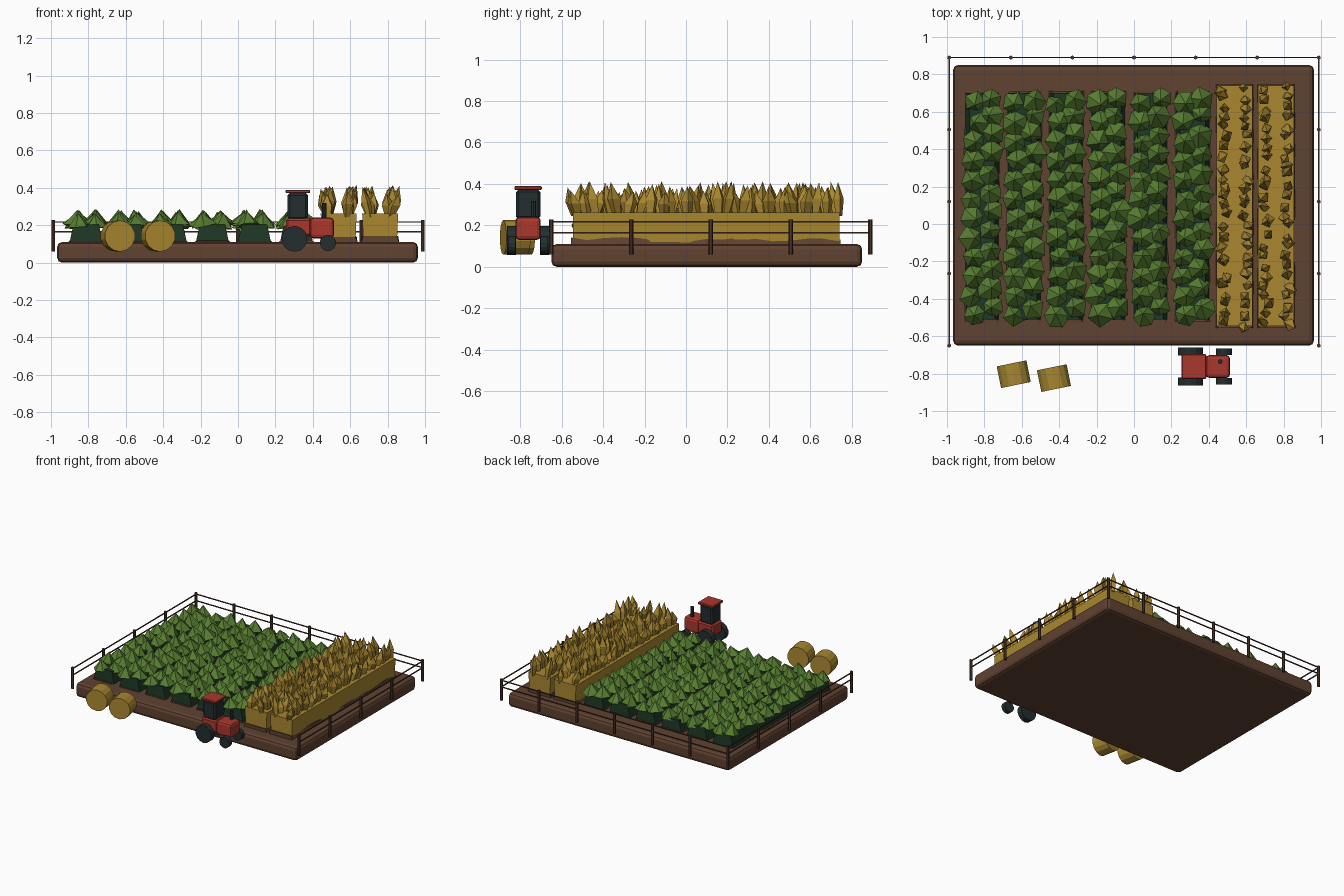
import bpy, bmesh, math, random
from mathutils import Vector, Matrix, Euler

if "Cube" in bpy.data.objects:
    bpy.data.objects.remove(bpy.data.objects["Cube"])

random.seed(7)

def mat(name, rgb):
    m = bpy.data.materials.new(name)
    m.diffuse_color = (*rgb, 1)
    m.use_nodes = True
    m.node_tree.nodes["Principled BSDF"].inputs["Base Color"].default_value = m.diffuse_color
    return m

SOIL = mat("soil brown", (0.115, 0.054, 0.031))
WOOD = mat("fence wood", (0.07, 0.034, 0.021))
LEAF = mat("leaf green", (0.095, 0.205, 0.03))
STEM = mat("dark green", (0.014, 0.042, 0.02))
WHEAT = mat("wheat gold", (0.40, 0.245, 0.03))
RED = mat("tractor red", (0.40, 0.04, 0.026))
SLATE = mat("dark slate", (0.017, 0.027, 0.03))

def finish(name, bm, material, bevel=0, segs=1):
    bmesh.ops.recalc_face_normals(bm, faces=bm.faces)
    me = bpy.data.meshes.new(name)
    bm.to_mesh(me)
    bm.free()
    me.materials.append(material)
    ob = bpy.data.objects.new(name, me)
    bpy.context.collection.objects.link(ob)
    if bevel:
        mod = ob.modifiers.new("bevel", 'BEVEL')
        mod.width, mod.segments = bevel, segs
    return ob

def add_box(bm, lo, hi):
    lo, hi = Vector(lo), Vector(hi)
    bmesh.ops.create_cube(bm, size=1, matrix=Matrix.Translation((lo + hi) / 2)
                          @ Matrix.Diagonal((*(hi - lo), 1)))

def box(name, lo, hi, material, bevel=0, segs=1):
    bm = bmesh.new()
    add_box(bm, lo, hi)
    return finish(name, bm, material, bevel, segs)

def add_rod(bm, a, b, r, sides, r2=None):
    a, b = Vector(a), Vector(b)
    rot = (b - a).to_track_quat('Z', 'Y').to_matrix().to_4x4()
    bmesh.ops.create_cone(bm, cap_ends=True, segments=sides, radius1=r,
                          radius2=r if r2 is None else r2, depth=(b - a).length,
                          matrix=Matrix.Translation((a + b) / 2) @ rot)

def rod(name, a, b, r, sides, material):
    bm = bmesh.new()
    add_rod(bm, a, b, r, sides)
    return finish(name, bm, material)

def trough(name, x, y0, y1, z0, z1, w0, w1, material, steps=1, jitter=0):
    """Trapezoid section swept along y, optionally with an uneven crest."""
    bm = bmesh.new()
    prev = None
    for i in range(steps + 1):
        y = y0 + (y1 - y0) * i / steps
        dz, dx = random.uniform(-jitter, jitter), random.uniform(-jitter, jitter) / 2
        ring = [bm.verts.new(c) for c in ((x - w0, y, z0), (x + w0, y, z0),
                (x + w1 + dx, y, z1 + dz), (x - w1 + dx, y, z1 + dz))]
        if prev:
            for k in range(4):
                bm.faces.new((prev[k], prev[(k + 1) % 4], ring[(k + 1) % 4], ring[k]))
        if i in (0, steps):
            bm.faces.new(ring)
        prev = ring
    return finish(name, bm, material)

# Soil slab
box("soil_slab", (-0.967, -0.65, 0), (0.962, 0.85, 0.11), SOIL, 0.026, 2)

# Leafy crop rows
for r in range(6):
    x = -0.812 + 0.225 * r
    trough(f"leaf_ridge_{r}", x, -0.52, 0.71, 0.10, 0.118, 0.105, 0.08, SOIL, 14, 0.006)
    trough(f"crop_bed_{r}", x, -0.51, 0.70, 0.10, 0.205, 0.09, 0.068, STEM)
    bm = bmesh.new()
    n = 12
    for i in range(n):
        for s in (-1, 1):
            y = -0.465 + 1.13 * (i + 0.2 * s) / (n - 1)
            rad = random.uniform(0.06, 0.074)
            h = random.uniform(0.065, 0.09)
            loc = (x + s * 0.044 + random.uniform(-0.012, 0.012), min(y, 0.665),
                   0.192 + h / 2 + random.uniform(-0.004, 0.008))
            tilt = Euler((random.uniform(-.22, .22), random.uniform(-.22, .22),
                          random.uniform(0, 6.28)))
            bmesh.ops.create_cone(bm, cap_ends=True, segments=random.choice((5, 6)),
                                  radius1=rad, radius2=0, depth=h,
                                  matrix=Matrix.Translation(loc) @ tilt.to_matrix().to_4x4())
    finish(f"leaves_{r}", bm, LEAF)

# Wheat rows: solid stalk block topped by two lines of kite-shaped ears
for r, x in enumerate((0.538, 0.76)):
    trough(f"wheat_ridge_{r}", x, -0.555, 0.745, 0.10, 0.132, 0.102, 0.092, SOIL, 16, 0.012)
    trough(f"wheat_block_{r}", x, -0.545, 0.74, 0.11, 0.262, 0.09, 0.096, WHEAT)
    bm = bmesh.new()
    n = 25
    for i in range(n):
        for s in (-1, 1):
            base = Vector((x + s * 0.052 + random.uniform(-.008, .008),
                           -0.53 + 1.255 * i / (n - 1) + random.uniform(-.015, .015), 0.245))
            lean = Vector((s * random.uniform(-0.02, 0.045), random.uniform(-.035, .035),
                           random.uniform(0.115, 0.17)))
            mid = base + lean * 0.5
            w = random.uniform(0.026, 0.036)
            a0 = random.uniform(0, 6.28)
            ring = [bm.verts.new(mid + Vector((w * math.cos(a0 + k * math.pi / 2),
                                               w * math.sin(a0 + k * math.pi / 2), 0)))
                    for k in range(4)]
            low = [bm.verts.new(base + (v.co - mid) * 0.6) for v in ring]
            tip = bm.verts.new(base + lean)
            for k in range(4):
                j = (k + 1) % 4
                bm.faces.new((ring[k], ring[j], tip))
                bm.faces.new((low[k], low[j], ring[j], ring[k]))
            bm.faces.new(low[::-1])
    finish(f"wheat_ears_{r}", bm, WHEAT)

# Fence on the back and both sides
FX, FY0, FY1 = 0.988, -0.65, 0.89
posts = [(-FX + 2 * FX * i / 6, FY1) for i in range(7)]
posts += [(s * FX, FY0 + (FY1 - FY0) * i / 4) for s in (-1, 1) for i in range(4)]
bm = bmesh.new()
for x, y in posts:
    add_rod(bm, (x, y, 0.06), (x, y, 0.228), 0.011, 6)
finish("fence_posts", bm, WOOD)
bm = bmesh.new()
for z in (0.165, 0.217):
    t = 0.0035
    add_box(bm, (-FX, FY1 - t, z - t), (FX, FY1 + t, z + t))
    for s in (-1, 1):
        add_box(bm, (s * FX - t, FY0, z - t), (s * FX + t, FY1, z + t))
finish("fence_rails", bm, WOOD)

# Round bales
for i, (x, y) in enumerate(((-0.643, -0.803), (-0.428, -0.824))):
    a = math.radians(11.5)
    d = Vector((-math.sin(a), math.cos(a), 0)) * 0.059
    c = Vector((x, y, 0.142))
    rod(f"bale_{i}", c - d, c + d, 0.083, 14, WHEAT)

# Tractor
TY = -0.762
box("tractor_hood", (0.385, TY - 0.061, 0.13), (0.513, TY + 0.061, 0.24), RED, 0.018, 2)
box("tractor_rear_body", (0.256, TY - 0.061, 0.14), (0.395, TY + 0.061, 0.238), RED, 0.012)
box("tractor_cab", (0.265, TY - 0.059, 0.23), (0.374, TY + 0.059, 0.372), SLATE, 0.012)
box("tractor_roof", (0.254, TY - 0.066, 0.371), (0.386, TY + 0.066, 0.389), RED, 0.004)
rod("tractor_exhaust", (0.461, -0.736, 0.23), (0.461, -0.736, 0.318), 0.013, 8, SLATE)
for s, side in ((-1, "near"), (1, "far")):
    for part, x, z, r, a, b in (("rear", 0.302, 0.127, 0.069, 0.058, 0.101),
                                ("front", 0.481, 0.105, 0.043, 0.061, 0.097)):
        rod(f"{part}_wheel_{side}", (x, TY + s * a, z), (x, TY + s * b, z), r, 14, SLATE)
